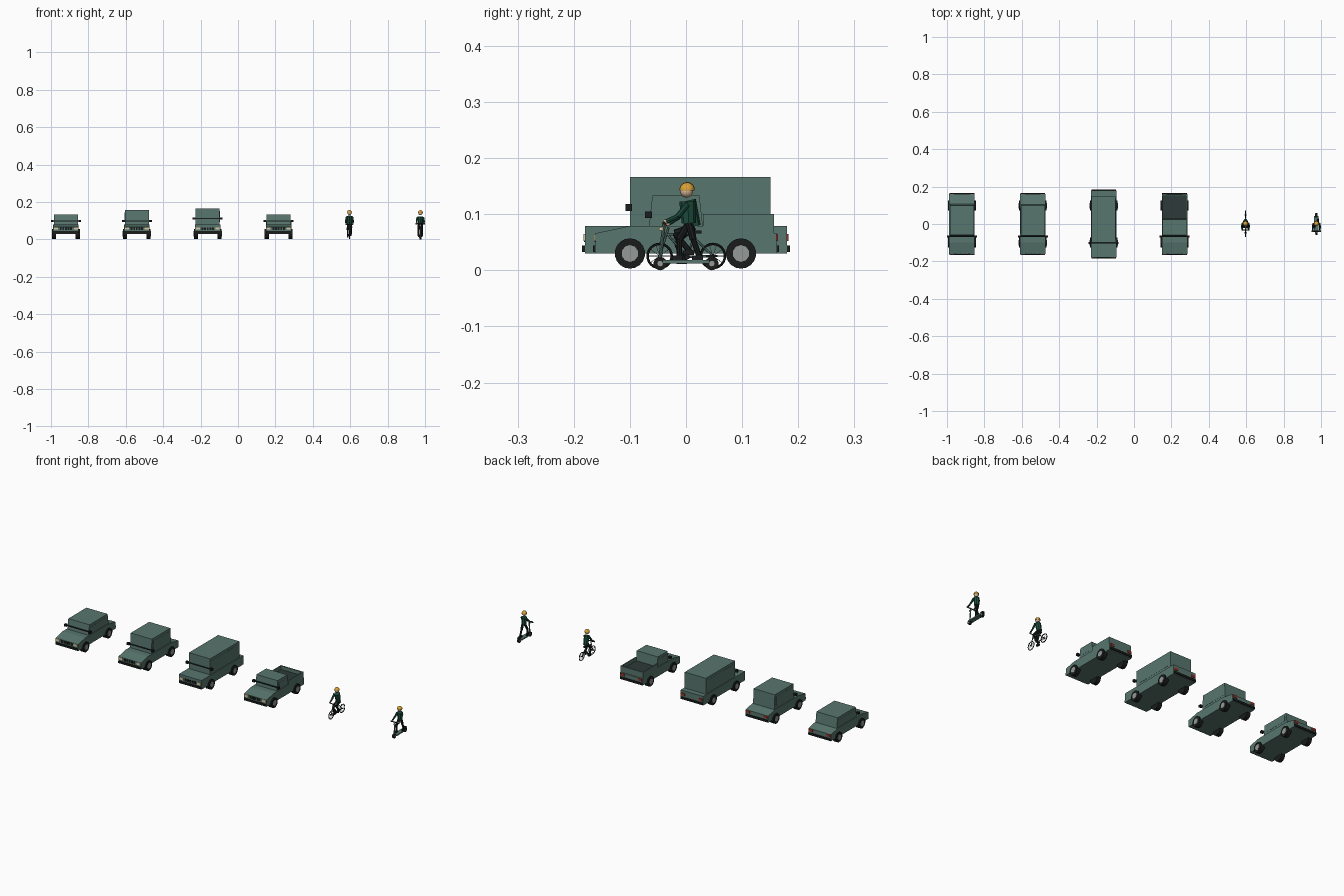
import bpy, bmesh, math
from mathutils import Vector, Matrix

if "Cube" in bpy.data.objects:
    bpy.data.objects.remove(bpy.data.objects["Cube"])


def mat(name, r, g, b):
    m = bpy.data.materials.new(name)
    m.diffuse_color = (r, g, b, 1)
    m.use_nodes = True
    m.node_tree.nodes["Principled BSDF"].inputs["Base Color"].default_value = m.diffuse_color
    return m


TEAL = mat("teal paint", .098, .181, .156)
BLACK = mat("black rubber", .010, .012, .012)
GREY = mat("hub grey", .30, .32, .31)
RED = mat("tail red", .35, .03, .02)
CREAM = mat("lamp cream", .70, .60, .36)
YELLOW = mat("helmet yellow", .70, .36, .04)
SKIN = mat("skin", .72, .48, .32)
GREEN = mat("dark green cloth", .012, .075, .045)
BED = mat("bed liner", .026, .042, .038)


def finish(name, bm, m, smooth=False):
    bmesh.ops.recalc_face_normals(bm, faces=bm.faces)
    me = bpy.data.meshes.new(name)
    bm.to_mesh(me)
    bm.free()
    me.materials.append(m)
    for p in me.polygons:
        p.use_smooth = smooth
    ob = bpy.data.objects.new(name, me)
    bpy.context.collection.objects.link(ob)
    return ob


def box(name, x, y, z, m):
    """Box from (min, max) pairs."""
    bm = bmesh.new()
    bmesh.ops.create_cube(bm, size=1)
    for v in bm.verts:
        v.co = [a + (c + .5) * (b - a) for c, (a, b) in zip(v.co, (x, y, z))]
    return finish(name, bm, m)


def prism(name, profile, x0, x1, m):
    """Side profile (y, z) extruded across x."""
    bm = bmesh.new()
    f = bm.faces.new([bm.verts.new((x0, y, z)) for y, z in profile])
    new = bmesh.ops.extrude_face_region(bm, geom=[f])["geom"]
    for v in new:
        if isinstance(v, bmesh.types.BMVert):
            v.co.x = x1
    return finish(name, bm, m)


def tube(name, a, b, r, m, sides=8, r2=None):
    """Cylinder or cone between two points."""
    a, b = Vector(a), Vector(b)
    d = b - a
    mx = Matrix.Translation((a + b) / 2) @ d.to_track_quat('Z', 'Y').to_matrix().to_4x4()
    bm = bmesh.new()
    bmesh.ops.create_cone(bm, cap_ends=True, segments=sides, radius1=r,
                          radius2=r if r2 is None else r2, depth=d.length, matrix=mx)
    return finish(name, bm, m)


def ball(name, c, r, m, cut=None):
    """Sphere, optionally keeping only the part above height cut."""
    bm = bmesh.new()
    bmesh.ops.create_uvsphere(bm, u_segments=14, v_segments=10, radius=r,
                              matrix=Matrix.Translation(c))
    if cut is not None:
        g = bm.verts[:] + bm.edges[:] + bm.faces[:]
        bmesh.ops.bisect_plane(bm, geom=g, plane_co=(0, 0, cut), plane_no=(0, 0, 1), clear_inner=True)
        bmesh.ops.holes_fill(bm, edges=[e for e in bm.edges if e.is_boundary])
    return finish(name, bm, m, True)


def vehicle(name, x, L, cabin, top, bar_y, bar_z, sloped=True):
    n = name + "_"
    end = .066 if sloped else .079
    prism(n + "body", [(-L, .03), (L, .03), (L, end), (.095, .079), (-.1, .079), (-L, end)],
          x - .068, x + .068, TEAL)
    y0, y1, slope = cabin
    prism(n + "cabin", [(y0, .078), (y1, .078), (y1 - slope, top), (y0 + slope, top)],
          x - .064, x + .064, TEAL)
    # Mirror bar and mirrors
    box(n + "mirror_bar", (x - .078, x + .078), (bar_y - .003, bar_y + .003),
        (bar_z - .002, bar_z + .002), BLACK)
    for s in (-1, 1):
        cx = x + s * .073
        box(n + "mirror", (cx - .007, cx + .007), (bar_y - .006, bar_y + .006),
            (bar_z - .006, bar_z + .006), BLACK)
        # Side window panel
        cx = x + s * .0642
        box(n + "side_window", (cx - .0006, cx + .0006), (y0 + .016, y1 - .016),
            (.092, top - .014), TEAL)
        # Wheels and hubs
        for wy in (-.1, .098):
            tube(n + "tire", (x + s * .052, wy, .03), (x + s * .074, wy, .03), .027, BLACK, 18)
            tube(n + "hub", (x + s * .07, wy, .03), (x + s * .0755, wy, .03), .015, GREY, 10)
        # Lamps
        cx = x + s * .053
        for sy, m, part in ((-1, CREAM, "headlight"), (1, RED, "tail_light")):
            ya, yb = sorted((sy * (L - .001), sy * (L + .003)))
            box(n + part, (cx - .011, cx + .011), (ya, yb), (.052, .065), m)
    # Bumpers
    for sy, part in ((-1, "front_bumper"), (1, "rear_bumper")):
        ya, yb = sorted((sy * (L - .002), sy * (L + .005)))
        box(n + part, (x - .066, x + .066), (ya, yb), (.033, .044), BLACK)
    # Grille slots
    for i in range(5):
        gx = x + (i - 2) * .014
        box(n + "grille_slot", (gx - .005, gx + .005), (-L - .002, -L + .001), (.050, .064), BLACK)


vehicle("sedan", -.92, .161, (-.066, .106, .008), .133, -.067, .099)
vehicle("wagon", -.541, .161, (-.066, .103, .005), .157, -.067, .099)
vehicle("van", -.162, .180, (-.1, .151, 0), .166, -.102, .112, False)
vehicle("pickup", .217, .161, (-.066, .03, .006), .133, -.067, .099)

# Pickup bed
PX = .217
for s in (-1, 1):
    cx = PX + s * .065
    box("bed_side", (cx - .003, cx + .003), (.03, .157), (.066, .1), TEAL)
box("bed_tailgate", (PX - .068, PX + .068), (.15, .157), (.066, .1), TEAL)
box("bed_floor", (PX - .062, PX + .062), (.03, .15), (.07, .081), BED)


def rider(name, x, hip, neck, hands, feet, knees):
    """Seated or standing rider; hip and neck are (y, z), hands/feet/knees are (x, y, z) offsets."""
    n = name + "_"
    tube(n + "torso", (x, hip[0], hip[1]), (x, neck[0], neck[1]), .0125, GREEN, 8, .015)
    hy, hz = neck[0] - .002, neck[1] + .018
    ball(n + "head", (x, hy, hz), .0115, SKIN)
    ball(n + "helmet", (x, hy + .001, hz + .002), .0135, YELLOW, hz + .001)
    for i, s in enumerate((-1, 1)):
        sh = Vector((x + s * .016, neck[0], neck[1] - .005))
        hand = Vector((x + s * hands[0], hands[1], hands[2]))
        elbow = (sh + hand) / 2 + Vector((s * .002, .002, -.006))
        tube(n + "upper_arm", sh, elbow, .005, GREEN)
        tube(n + "forearm", elbow, hand, .0042, GREEN)
        ball(n + "hand", hand, .0045, SKIN)
        hp = Vector((x + s * .007, hip[0], hip[1]))
        kn = Vector((x + s * .009, *knees[i]))
        ft = Vector((x + s * .009, *feet[i]))
        tube(n + "thigh", hp, kn, .0065, BLACK)
        tube(n + "shin", kn, ft, .005, BLACK)
        box(n + "shoe", (ft.x - .005, ft.x + .005), (ft.y - .013, ft.y + .006),
            (ft.z - .005, ft.z + .003), BLACK)


# Bicycle: wheels, spokes, frame, saddle, handlebar
BX = .596
for wy in (-.047, .048):
    bpy.ops.mesh.primitive_torus_add(location=(BX, wy, .0255), rotation=(0, math.pi / 2, 0),
                                     major_segments=24, minor_segments=6,
                                     major_radius=.0215, minor_radius=.0022)
    ob = bpy.context.object
    ob.name = "bicycle_wheel"
    ob.data.materials.append(BLACK)
    for k in range(5):
        a = k * math.pi / 5
        d = Vector((0, math.cos(a), math.sin(a))) * .021
        c = Vector((BX, wy, .0255))
        tube("bicycle_spokes", c - d, c + d, .0005, GREY, 4)
    tube("bicycle_hub", (BX - .006, wy, .0255), (BX + .006, wy, .0255), .003, BLACK)
crank, seat, head = (.002, .024), (.016, .065), (-.033, .064)
for a, b in ((crank, seat), (crank, head), (seat, head), (crank, (.048, .0255)),
             ((.014, .058), (.048, .0255)), ((-.031, .077), (-.047, .0255))):
    tube("bicycle_frame", (BX, *a), (BX, *b), .0022, TEAL, 6)
tube("bicycle_crank", (BX - .01, *crank), (BX + .01, *crank), .005, BLACK)
box("bicycle_saddle", (BX - .006, BX + .006), (.004, .028), (.066, .071), BLACK)
tube("bicycle_handlebar", (BX - .02, -.033, .08), (BX + .02, -.033, .08), .0025, BLACK)
rider("cyclist", BX, (.014, .078), (.003, .124), (.018, -.032, .083),
      ((-.004, .016), (.008, .032)), ((-.018, .053), (-.02, .066)))

# Scooter: deck, wheels, stem, handlebar
SX = .975
box("scooter_deck", (SX - .012, SX + .012), (-.042, .042), (.012, .018), TEAL)
for wy in (-.046, .046):
    tube("scooter_wheel", (SX - .005, wy, .012), (SX + .005, wy, .012), .012, BLACK, 14)
    tube("scooter_hub", (SX - .006, wy, .012), (SX + .006, wy, .012), .005, GREY, 10)
box("scooter_rear_guard", (SX - .007, SX + .007), (.036, .056), (.024, .027), BLACK)
tube("scooter_stem", (SX, -.047, .014), (SX, -.039, .084), .0032, TEAL)
tube("scooter_handlebar", (SX - .025, -.039, .084), (SX + .025, -.039, .084), .003, BLACK)
box("scooter_lamp", (SX - .004, SX + .004), (-.048, -.042), (.071, .077), CREAM)
rider("scooter_rider", SX, (.005, .084), (.003, .123), (.019, -.037, .086),
      ((-.012, .023), (.024, .023)), ((-.012, .055), (.013, .055)))
